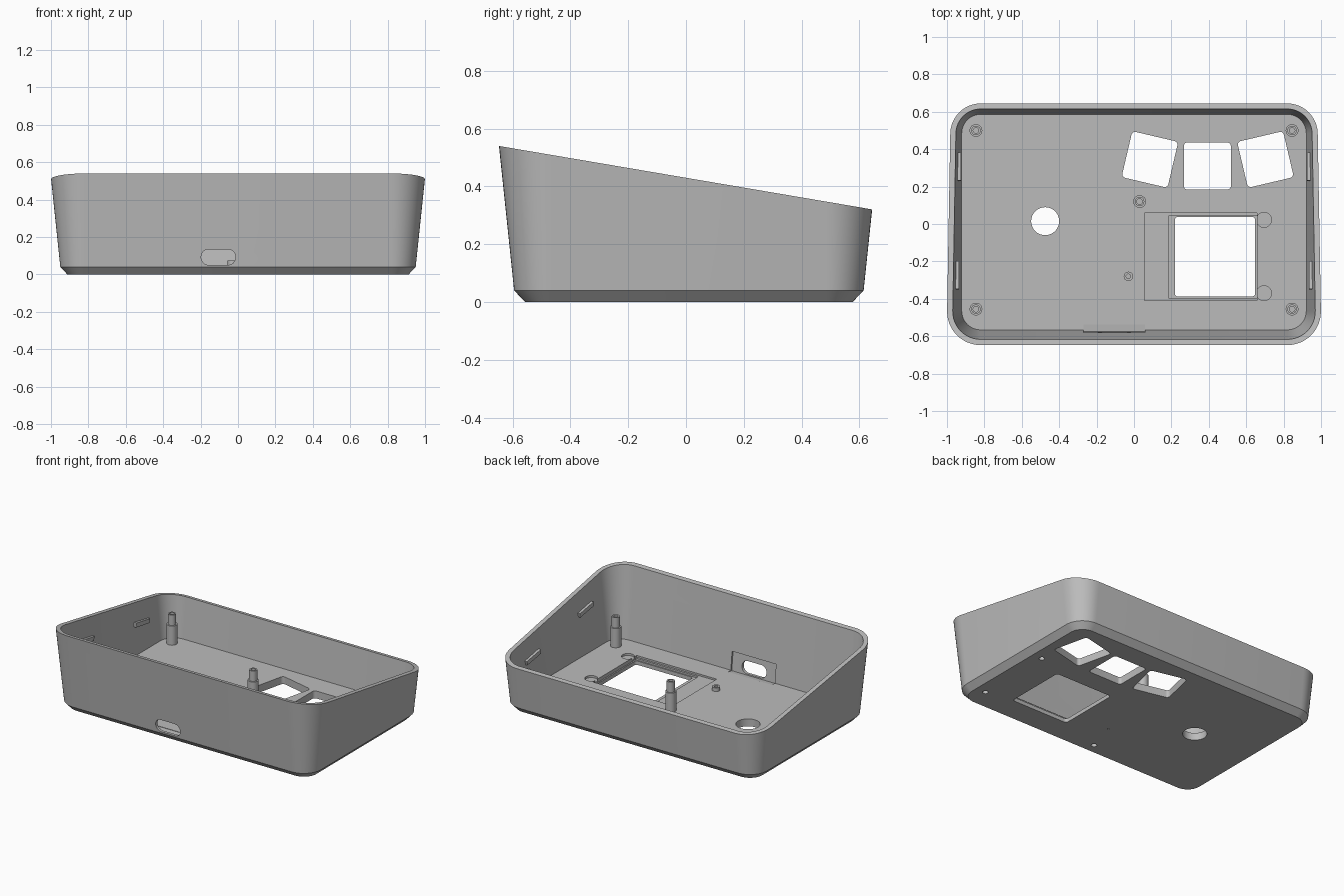
import bpy, bmesh, math
from mathutils import Matrix, Vector

cube = bpy.data.objects.get("Cube")
if cube:
    bpy.data.objects.remove(cube, do_unlink=True)

grey = bpy.data.materials.new("plain grey plastic")
grey.use_nodes = True
GREY = (0.5, 0.5, 0.5, 1)
grey.diffuse_color = GREY
grey.node_tree.nodes["Principled BSDF"].inputs["Base Color"].default_value = GREY

DRAFT = 0.105      # outward lean of the walls per unit of height
WALL = 0.03
FLOOR = 0.05
CHAMFER = 0.04
SLOPE = 0.17       # fall of the rim from front to back
RIM = 0.43         # rim height at the middle


def rounded(hx, hy, r, z, cx=0, cy=0, n=8):
    """Ring of points around a rounded rectangle."""
    pts = []
    for q, (sx, sy) in enumerate(((1, 1), (-1, 1), (-1, -1), (1, -1))):
        for i in range(n + 1):
            a = (q + i / n) * math.pi / 2
            pts.append(Vector((cx + sx * (hx - r) + r * math.cos(a),
                               cy + sy * (hy - r) + r * math.sin(a), z)))
    return pts


def circle(r, z, n=32):
    return [Vector((r * math.cos(a), r * math.sin(a), z))
            for a in (2 * math.pi * i / n for i in range(n))]


def loft(name, rings, matrix=None):
    """Skin a stack of rings and cap both ends."""
    bm = bmesh.new()
    loops = [[bm.verts.new(p) for p in ring] for ring in rings]
    for low, high in zip(loops, loops[1:]):
        for i in range(len(low)):
            j = (i + 1) % len(low)
            bm.faces.new((low[i], low[j], high[j], high[i]))
    bm.faces.new(loops[0][::-1])
    bm.faces.new(loops[-1])
    if matrix:
        bm.transform(matrix)
    bmesh.ops.recalc_face_normals(bm, faces=bm.faces)
    mesh = bpy.data.meshes.new(name)
    bm.to_mesh(mesh)
    bm.free()
    mesh.materials.append(grey)
    obj = bpy.data.objects.new(name, mesh)
    bpy.context.collection.objects.link(obj)
    return obj


def block(name, hx, hy, r, z0, z1, matrix=None):
    return loft(name, [rounded(hx, hy, r, z0), rounded(hx, hy, r, z1)], matrix)


def place(x, y, z=0, turn=0, axis='Z'):
    return Matrix.Translation((x, y, z)) @ Matrix.Rotation(turn, 4, axis)


def smooth(obj):
    bpy.ops.object.select_all(action='DESELECT')
    obj.select_set(True)
    bpy.context.view_layer.objects.active = obj
    bpy.ops.object.shade_smooth_by_angle(angle=math.radians(30))


# Tapered shell: chamfered base, leaning walls, sloping rim, hollow inside
def outline(offset, z):
    return rounded(0.95 + offset, 0.605 + offset, 0.13 + offset, z, 0, 0.01, 12)


def rim(offset):
    ring = []
    for a, b in zip(outline(offset, CHAMFER), outline(offset + DRAFT, CHAMFER + 1)):
        d = b - a
        t = (RIM - SLOPE * a.y - a.z) / (d.z + SLOPE * d.y)
        ring.append(a + d * t)
    return ring


inner_floor = DRAFT * (FLOOR - CHAMFER) - WALL
case = loft("case_shell", [outline(-0.038, 0), outline(0, CHAMFER), rim(0),
                           rim(-WALL), outline(inner_floor, FLOOR)])

cutters = []


def cut(hx, hy, r, z0, z1, matrix):
    cutters.append(block("cutter", hx, hy, r, z0, z1, matrix))


# Three button openings, the outer two turned
for x, y, turn in ((0.085, 0.345, -0.23), (0.392, 0.31, 0), (0.703, 0.345, 0.23)):
    cut(0.126, 0.126, 0.02, -0.1, 0.1, place(x, y, 0, turn))

# Round opening
cut(0.075, 0.075, 0.075, -0.1, 0.1, place(-0.475, 0.015))

# Display seat: shallow tray, deeper pocket, corner reliefs, window
cut(0.30, 0.235, 0.002, FLOOR - 0.012, 0.1, place(0.357, -0.175))
cut(0.236, 0.219, 0.002, FLOOR - 0.024, 0.1, place(0.421, -0.177))
for y in (0.022, -0.37):
    cut(0.04, 0.04, 0.04, FLOOR - 0.014, 0.1, place(0.695, y))
cut(0.215, 0.213, 0.018, -0.1, 0.1, place(0.433, -0.175))

# Front port: inner recess and slot
cut(0.165, 0.02, 0.002, -0.068, 0.062, place(-0.105, -0.563, 0.113, DRAFT, 'X'))
cut(0.092, 0.042, 0.041, -0.1, 0.1, place(-0.105, -0.6, 0.093, math.pi / 2, 'X'))

# Blind holes underneath and the small pin hole
for x, y in ((0.84, 0.12), (0.84, -0.42), (-0.09, -0.49)):
    cut(0.018, 0.018, 0.018, -0.1, 0.03, place(x, y))
cut(0.006, 0.006, 0.006, -0.1, 0.1, place(-0.03, -0.28))

bpy.context.view_layer.objects.active = case
for tool in cutters:
    mod = case.modifiers.new("cut", 'BOOLEAN')
    mod.operation = 'DIFFERENCE'
    mod.solver = 'EXACT'
    mod.object = tool
    bpy.ops.object.modifier_apply(modifier=mod.name)
    bpy.data.objects.remove(tool, do_unlink=True)
smooth(case)


# Stepped screw posts and one low boss
def post(name, x, y, profile):
    smooth(loft(name, [circle(r, z) for r, z in profile], place(x, y)))


STEPPED = ((0.034, 0.045), (0.034, 0.18), (0.025, 0.18),
           (0.025, 0.25), (0.015, 0.25), (0.015, 0.19))
for x, y in ((0.845, 0.5), (-0.845, 0.5), (0.845, -0.455), (-0.845, -0.455), (0.03, 0.12)):
    post("screw_post", x, y, STEPPED)
post("low_boss", -0.03, -0.28, ((0.025, 0.048), (0.025, 0.075), (0.012, 0.075), (0.012, 0.052)))

# Snap ridges inside the side walls, parallel to the rim
for side in (1, -1):
    for y in (0.305, -0.275):
        z = RIM - SLOPE * y - 0.14
        x = side * (0.95 - WALL + DRAFT * (z - CHAMFER))
        smooth(block("snap_ridge", 0.016, 0.075, 0.004, -0.014, 0.014,
                     place(x, y, z, -math.atan(SLOPE), 'X')))
